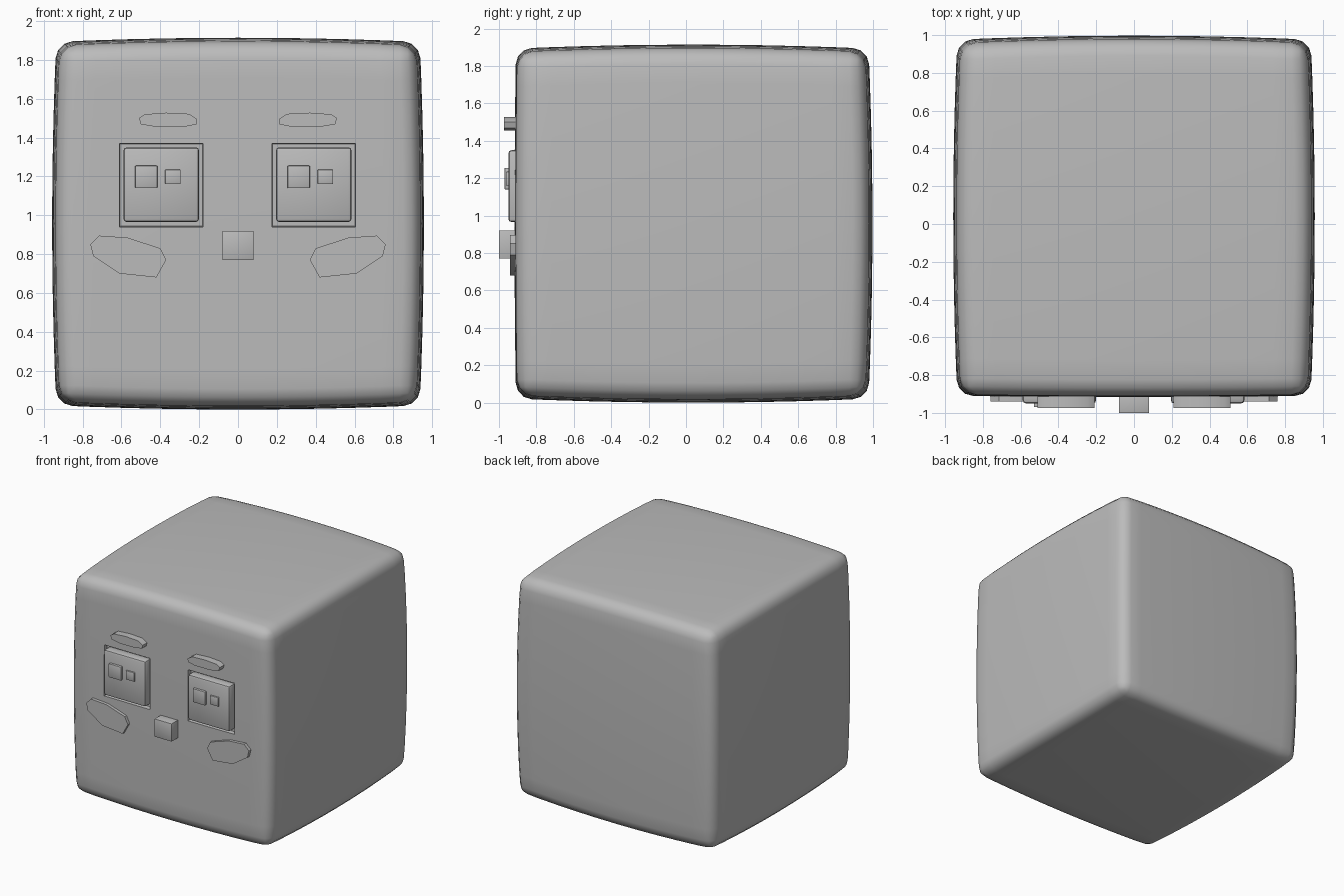
import bpy, bmesh

if "Cube" in bpy.data.objects:
    bpy.data.objects.remove(bpy.data.objects["Cube"])

grey = bpy.data.materials.new("grey")
grey.diffuse_color = (0.5, 0.5, 0.5, 1)
grey.use_nodes = True
grey.node_tree.nodes["Principled BSDF"].inputs["Base Color"].default_value = grey.diffuse_color


def make(name, bm):
    bmesh.ops.recalc_face_normals(bm, faces=bm.faces)
    mesh = bpy.data.meshes.new(name)
    bm.to_mesh(mesh)
    bm.free()
    obj = bpy.data.objects.new(name, mesh)
    bpy.context.collection.objects.link(obj)
    mesh.materials.append(grey)
    return obj


def finish(obj, angle=0.7):
    # Apply modifiers, then smooth shade with sharp edges kept
    bpy.ops.object.select_all(action='DESELECT')
    obj.select_set(True)
    bpy.context.view_layer.objects.active = obj
    bpy.ops.object.convert(target='MESH')
    bpy.ops.object.shade_smooth_by_angle(angle=angle)


def bevel(obj, width, segments):
    mod = obj.modifiers.new("bevel", 'BEVEL')
    mod.width, mod.segments = width, segments
    mod.limit_method, mod.angle_limit = 'ANGLE', 0.8


def box(name, x0, x1, y0, y1, z0, z1, width=0.0):
    bm = bmesh.new()
    bmesh.ops.create_cube(bm, size=1)
    for v in bm.verts:
        v.co = (x0 + (v.co.x + .5) * (x1 - x0), y0 + (v.co.y + .5) * (y1 - y0),
                z0 + (v.co.z + .5) * (z1 - z0))
    obj = make(name, bm)
    if width:
        bevel(obj, width, 2)
    return obj


def plate(name, outline, y0, y1, side):
    # Outline in x, z pulled from front y0 to back y1; side mirrors x
    bm = bmesh.new()
    front = bm.faces.new([bm.verts.new((side * x, y0, z)) for x, z in outline])
    out = bmesh.ops.extrude_face_region(bm, geom=[front])
    for v in out["geom"]:
        if isinstance(v, bmesh.types.BMVert):
            v.co.y = y1
    obj = make(name, bm)
    finish(obj)


# Head: bulging block with rounded edges, flatter at the front
bm = bmesh.new()
bmesh.ops.create_cube(bm, size=2)
bmesh.ops.subdivide_edges(bm, edges=bm.edges, cuts=9, use_grid_fill=True)
for v in bm.verts:
    u = v.co.copy()
    for i in range(3):
        k = 0.008 if i == 1 and u.y < 0 else 0.022
        v.co[i] = u[i] * 0.957 * (1 - k * (u[(i + 1) % 3] ** 2 + u[(i + 2) % 3] ** 2))
    v.co.y += 0.04
    v.co.z += 0.957
head = make("head", bm)
bevel(head, 0.085, 3)

# Eye sockets: shallow recesses with sloping walls
for cx in (-0.395, 0.39):
    cutter = box("socket_cutter", cx - .225, cx + .225, -1.0, -0.88, 0.93, 1.38)
    for v in cutter.data.vertices:
        if v.co.y > -0.9:
            v.co.x = cx + (v.co.x - cx) * 0.94
            v.co.z = 1.155 + (v.co.z - 1.155) * 0.94
    cutter.hide_render = True
    mod = head.modifiers.new("socket", 'BOOLEAN')
    mod.object, mod.operation, mod.solver = cutter, 'DIFFERENCE', 'EXACT'
finish(head)
for obj in [o for o in bpy.data.objects if o.name.startswith("socket_cutter")]:
    bpy.data.objects.remove(obj)

# Eyes with two square glints each, same order on both sides
for name, cx in (("left", -0.395), ("right", 0.39)):
    finish(box(name + "_eye", cx - .195, cx + .195, -0.95, -0.86, 0.965, 1.35, 0.018))
    finish(box(name + "_large_pupil", cx - .135, cx - .02, -0.97, -0.93, 1.14, 1.255, 0.004))
    finish(box(name + "_small_pupil", cx + .02, cx + .10, -0.963, -0.93, 1.16, 1.235, 0.004))

# Nose
finish(box("nose", -0.08, 0.08, -1.0, -0.88, 0.77, 0.92, 0.002))

# Brows and cheeks
brow = [(.51, 1.50), (.48, 1.52), (.37, 1.528), (.25, 1.522), (.21, 1.495),
        (.215, 1.468), (.28, 1.455), (.42, 1.455), (.50, 1.468)]
cheek = [(.76, .85), (.715, .895), (.57, .885), (.40, .83), (.37, .77),
         (.42, .68), (.61, .70), (.745, .79)]
for name, side in (("left", -1), ("right", 1)):
    plate(name + "_brow", brow, -0.973, -0.88, side)
    plate(name + "_cheek", cheek, -0.94, -0.88, side)
